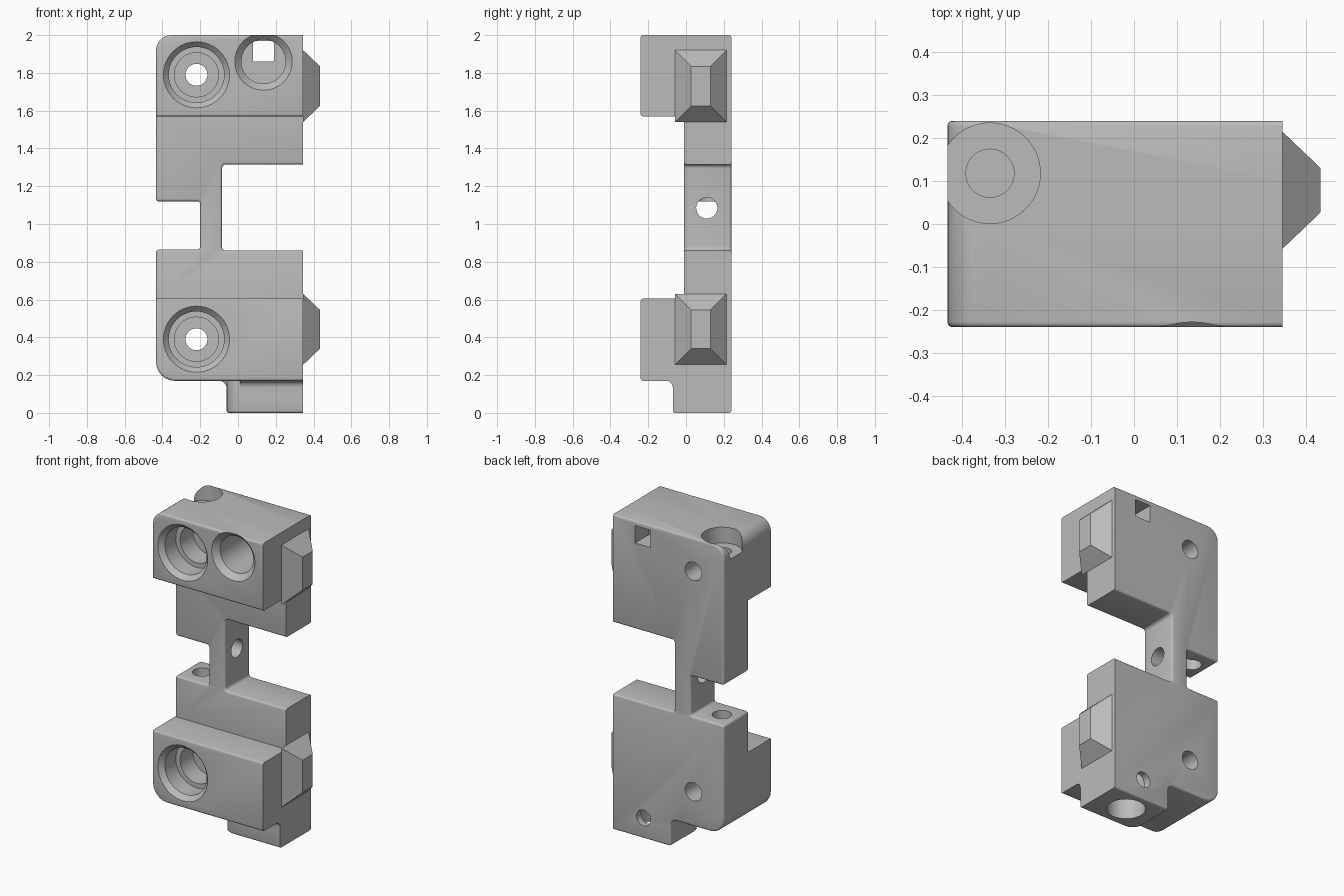
import bpy, bmesh, math
from mathutils import Vector, Matrix

if "Cube" in bpy.data.objects:
    bpy.data.objects.remove(bpy.data.objects["Cube"])

grey = bpy.data.materials.new("satin grey")
grey.use_nodes = True
COLOUR = (0.5, 0.5, 0.5, 1)
grey.diffuse_color = COLOUR
grey.node_tree.nodes["Principled BSDF"].inputs["Base Color"].default_value = COLOUR

RIGHT, LEFT, FRONT, BACK, RIM = 0.345, -0.434, -0.24, 0.24, 0.012


def add_object(name, bm):
    bmesh.ops.recalc_face_normals(bm, faces=bm.faces)
    mesh = bpy.data.meshes.new(name)
    bm.to_mesh(mesh)
    bm.free()
    obj = bpy.data.objects.new(name, mesh)
    bpy.context.collection.objects.link(obj)
    mesh.materials.append(grey)
    return obj


def rounded(corners, steps=6):
    """Outline with each corner (u, v, radius) replaced by an arc."""
    points = []
    for i, (u, v, r) in enumerate(corners):
        p = Vector((u, v))
        if r == 0:
            points.append(p)
            continue
        a = (Vector(corners[i - 1][:2]) - p).normalized()
        b = (Vector(corners[(i + 1) % len(corners)][:2]) - p).normalized()
        centre = p + (a + b) * r
        for k in range(steps + 1):
            t = math.pi / 2 * k / steps
            points.append(centre - b * r * math.cos(t) - a * r * math.sin(t))
    return points


def prism(name, outline, axis, start, end, rims=()):
    """Extrude an outline along an axis and soften the rims at given positions."""
    def place(p, d):
        c = [p.x, p.y]
        c.insert(axis, d)
        return c
    bm = bmesh.new()
    face = bm.faces.new([bm.verts.new(place(p, start)) for p in outline])
    out = bmesh.ops.extrude_face_region(bm, geom=[face])
    for v in out["geom"]:
        if isinstance(v, bmesh.types.BMVert):
            v.co[axis] = end
    bmesh.ops.recalc_face_normals(bm, faces=bm.faces)
    edges = [e for e in bm.edges
             if any(all(abs(v.co[axis] - d) < 1e-5 for v in e.verts) for d in rims)
             and not all(abs(v.co.x - RIGHT) < 1e-5 for v in e.verts)]
    if edges:
        bmesh.ops.bevel(bm, geom=edges, offset=RIM, segments=3, profile=0.5,
                        affect="EDGES", clamp_overlap=True)
    return add_object(name, bm)


def boolean(target, tool, operation):
    mod = target.modifiers.new(operation.lower(), "BOOLEAN")
    mod.object, mod.operation, mod.solver = tool, operation, "EXACT"
    bpy.context.view_layer.objects.active = target
    bpy.ops.object.modifier_apply(modifier=mod.name)
    bpy.data.objects.remove(tool)


def bore(axis, centre, profile, sides=48):
    """Stepped round cutter: profile lists (position along axis, radius)."""
    bm = bmesh.new()
    rings = []
    for d, r in profile:
        ring = []
        for k in range(sides):
            t = 2 * math.pi * k / sides
            c = [centre[0] + r * math.cos(t), centre[1] + r * math.sin(t)]
            c.insert(axis, d)
            ring.append(bm.verts.new(c))
        rings.append(ring)
    for a, b in zip(rings, rings[1:]):
        for k in range(sides):
            n = (k + 1) % sides
            bm.faces.new((a[k], a[n], b[n], b[k]))
    bm.faces.new(rings[0])
    bm.faces.new(rings[-1])
    boolean(body, add_object("bore_cutter", bm), "DIFFERENCE")


# Backing plate with the narrow neck and both side notches
body = prism("bracket_body", rounded([
    (RIGHT, 0, 0), (RIGHT, 0.86, 0), (-0.085, 0.86, 0.02), (-0.085, 1.315, 0.02),
    (RIGHT, 1.315, 0), (RIGHT, 2, 0), (LEFT, 2, 0.08), (LEFT, 1.12, 0.015),
    (-0.2, 1.12, 0.015), (-0.2, 0.865, 0.015), (LEFT, 0.865, 0.015),
    (LEFT, 0.17, 0.1), (-0.06, 0.17, 0.04), (-0.06, 0, 0.015)]),
    1, -0.01, BACK, (-0.01, BACK))

# Thick upper and lower blocks
upper = prism("upper_block", rounded([
    (RIGHT, 1.57, 0), (RIGHT, 2, 0), (LEFT, 2, 0.08), (LEFT, 1.57, 0)]),
    1, FRONT, 0.1, (FRONT,))
lower = prism("lower_block", rounded([
    (RIGHT, 0.17, 0), (RIGHT, 0.605, 0), (LEFT, 0.605, 0), (LEFT, 0.17, 0.1)]),
    1, FRONT, 0.1, (FRONT,))

# Foot with a rounded front corner, and the fillet under the lower block
foot = prism("foot", rounded([
    (RIGHT, -0.07, 0), (RIGHT, 0.1, 0), (-0.06, 0.1, 0), (-0.06, -0.07, 0.07)]),
    2, 0, 0.3, (0,))
fillet = prism("foot_fillet", rounded([
    (-0.05, 0.1, 0), (-0.05, 0.2, 0), (-0.14, 0.2, 0), (-0.14, 0.17, 0),
    (-0.07, 0.17, 0.035), (-0.07, 0.1, 0)]), 0, 0.01, RIGHT)
for part in (upper, lower, foot, fillet):
    boolean(body, part, "UNION")

# Stepped screw holes through the blocks from the front
for z in (1.79, 0.39):
    bore(1, (-0.22, z), [(-0.3, 0.175), (FRONT, 0.175), (-0.21, 0.147), (-0.1, 0.147),
                         (-0.1, 0.117), (0.03, 0.117), (0.03, 0.058), (0.3, 0.058)])

# Second front pocket with a square window to the back
bore(1, (0.135, 1.86), [(-0.3, 0.152), (FRONT, 0.152), (-0.205, 0.117), (0.1, 0.117)])
window = prism("window_cutter", [Vector(p) for p in (
    (0.08, 1.86), (0.19, 1.86), (0.19, 1.97), (0.08, 1.97))], 1, 0.05, 0.3)
boolean(body, window, "DIFFERENCE")

# Vertical screw hole: countersunk top, through the tab, blind below
bore(2, (-0.335, 0.118), [(0.45, 0.056), (1.9, 0.056), (1.9, 0.117), (2.1, 0.117)])

# Foot socket with its side hole, and the cross hole in the neck
bore(2, (0.135, 0.09), [(-0.1, 0.112), (0.3, 0.112)])
bore(1, (0.13, 0.13), [(0.1, 0.05), (0.3, 0.05)])
bore(0, (0.11, 1.085), [(-0.3, 0.056), (0.0, 0.056)])

# Tapered locating lugs on the left side
for name, low, high in (("upper_lug", 1.54, 1.92), ("lower_lug", 0.255, 0.63)):
    bm = bmesh.new()
    rings = []
    for x, inset in ((RIGHT, 0), (0.434, 0.085)):
        y0, y1, z0, z1 = -0.058 + inset, 0.215 - inset, low + inset, high - inset
        rings.append([bm.verts.new((x, y, z)) for y, z in
                      ((y0, z0), (y1, z0), (y1, z1), (y0, z1))])
    for ring in rings:
        bm.faces.new(ring)
    for k in range(4):
        n = (k + 1) % 4
        bm.faces.new((rings[0][k], rings[0][n], rings[1][n], rings[1][k]))
    add_object(name, bm)

# Smooth the bores and fillets, keep hard edges crisp
bpy.ops.object.select_all(action="DESELECT")
body.select_set(True)
bpy.context.view_layer.objects.active = body
bpy.ops.object.shade_smooth_by_angle(angle=math.radians(32))
